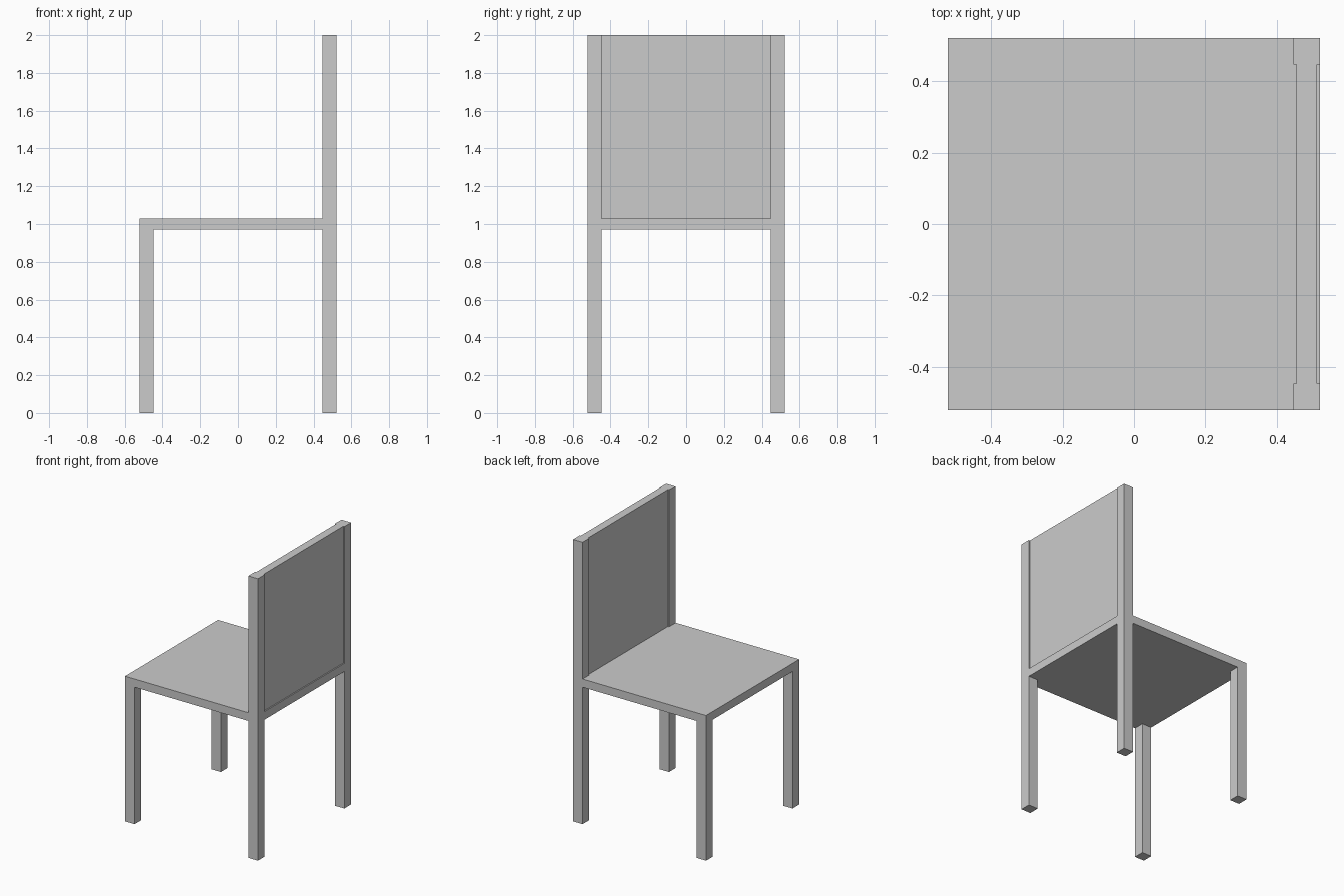
import bpy

if "Cube" in bpy.data.objects:
    bpy.data.objects.remove(bpy.data.objects["Cube"])

HALF = 0.522      # half width of the chair
POST = 0.075      # leg and post thickness
SEAT_LOW, SEAT_TOP, TOP = 0.972, 1.03, 2.0
INNER = HALF - POST
CENTRE = HALF - POST / 2


def box(name, x, y, z):
    """Add a box spanning the given (min, max) ranges."""
    spans = (x, y, z)
    bpy.ops.mesh.primitive_cube_add(size=1, location=[(a + b) / 2 for a, b in spans])
    obj = bpy.context.object
    obj.name = name
    obj.scale = [b - a for a, b in spans]
    bpy.ops.object.transform_apply(location=False, rotation=False, scale=True)
    return obj


def side_range(sign):
    return tuple(sorted((sign * INNER, sign * HALF)))


# Seat slab
box("seat", (-HALF, HALF), (-HALF, HALF), (SEAT_LOW, SEAT_TOP))

# Four legs under the corners, and two posts above the rear (+x) legs
for side, sy in (("right", -1), ("left", 1)):
    for end, sx in (("front", -1), ("rear", 1)):
        box(f"{end}_{side}_leg", side_range(sx), side_range(sy), (0, SEAT_LOW))
    box(f"{side}_back_post", side_range(1), side_range(sy), (SEAT_TOP, TOP))

# Slightly thinner backrest panel between the posts
box("backrest_panel", (CENTRE - 0.029, CENTRE + 0.029), (-INNER, INNER), (SEAT_TOP, TOP))
